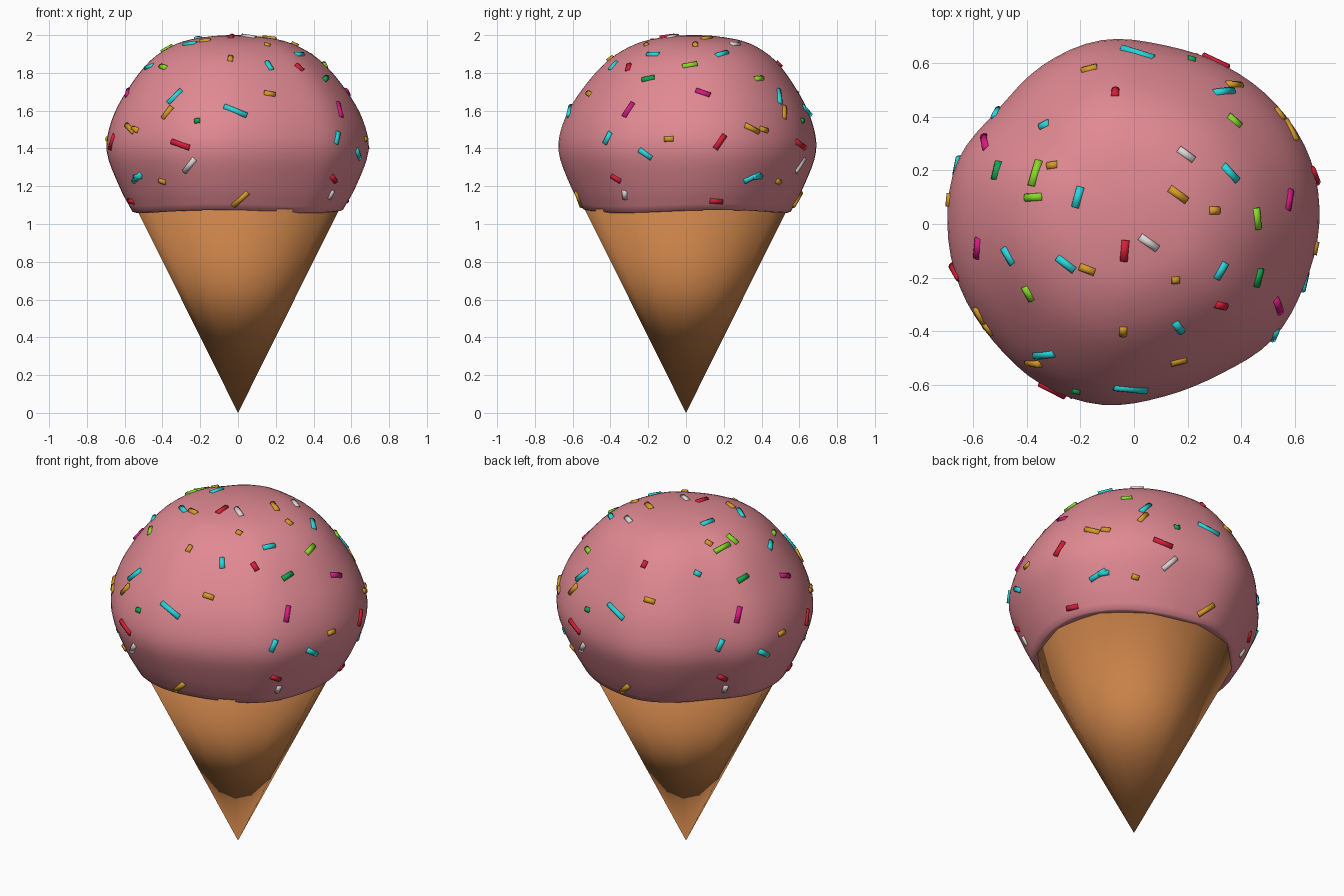
import bpy, bmesh, math
from mathutils import Vector, Matrix
from mathutils.bvhtree import BVHTree

if "Cube" in bpy.data.objects:
    bpy.data.objects.remove(bpy.data.objects["Cube"])

COLOURS = {
    "pink": (0.75, 0.25, 0.29), "wafer": (0.58, 0.22, 0.065),
    "cyan": (0.02, 0.68, 0.72), "gold": (0.68, 0.33, 0.02),
    "red": (0.68, 0.013, 0.038), "white": (0.72, 0.68, 0.68),
    "lime": (0.24, 0.72, 0.02), "green": (0.007, 0.38, 0.08),
    "magenta": (0.68, 0.01, 0.22),
}
MATS = {}
for name, c in COLOURS.items():
    MATS[name] = bpy.data.materials.new(name)
    MATS[name].diffuse_color = (*c, 1)


def add_object(name, bm, colours):
    bmesh.ops.recalc_face_normals(bm, faces=bm.faces)
    for f in bm.faces:
        f.smooth = True
    mesh = bpy.data.meshes.new(name)
    bm.to_mesh(mesh)
    for c in colours:
        mesh.materials.append(MATS[c])
    obj = bpy.data.objects.new(name, mesh)
    bpy.context.collection.objects.link(obj)
    return obj


def catmull(a, b, c, d, t):
    return 0.5 * (2 * b + (c - a) * t + (2 * a - 5 * b + 4 * c - d) * t * t
                  + (3 * b - a - 3 * c + d) * t ** 3)


# Cone: twelve smooth sides, tip on the floor, capped under the scoop
bm = bmesh.new()
bmesh.ops.create_cone(bm, cap_ends=True, segments=12, radius1=0, radius2=0.537,
                      depth=1.08, matrix=Matrix.Translation((0, 0, 0.54))
                      @ Matrix.Rotation(math.radians(90), 4, 'Z'))
bmesh.ops.remove_doubles(bm, verts=bm.verts, dist=0.0005)
add_object("cone", bm, ["wafer"])

# Scoop: dome profile (radius fraction, height) with an uneven outline
PROFILE = [(0.805, 1.07), (0.905, 1.2), (1.0, 1.385), (0.96, 1.55), (0.835, 1.71),
           (0.65, 1.865), (0.44, 1.955), (0.22, 1.99), (0.0, 2.0)]
OUTLINE = [.69, .70, .692, .68, .675, .695, .682, .662, .697,
           .695, .69, .682, .69, .684, .652, .645, .672, .674]
SEG, SUB = 72, 4
pts = [Vector(p) for p in PROFILE]
ext = [2 * pts[0] - pts[1]] + pts + [Vector((-0.22, 1.99))]
curve = [catmull(*ext[i:i + 4], k / SUB) for i in range(len(pts) - 1) for k in range(SUB)]
curve = [Vector((0.7, 1.078)), Vector((0.785, 1.066))] + curve


def outline(j):
    u = j / SEG * len(OUTLINE)
    i = int(u)
    return catmull(*[OUTLINE[(i + k) % len(OUTLINE)] for k in (-1, 0, 1, 2)], u - i)


bm = bmesh.new()
rings = []
for f, z in curve:
    lift = max(0, (z - 1.39) / 0.6) ** 2
    low = max(0, 1 - (z - 1.06) / 0.15)
    ring = []
    for j in range(SEG):
        a = 2 * math.pi * j / SEG
        r = f * outline(j)
        ring.append(bm.verts.new((r * math.cos(a) - 0.02 * lift, r * math.sin(a) + 0.04 * lift,
                                  z + 0.008 * low * math.sin(3 * a + 0.6))))
    rings.append(ring)
for lo, hi in zip(rings, rings[1:]):
    for j in range(SEG):
        k = (j + 1) % SEG
        bm.faces.new((lo[j], lo[k], hi[k], hi[j]))
pole = bm.verts.new((-0.02, 0.04, 2.0))
for j in range(SEG):
    bm.faces.new((rings[-1][j], rings[-1][(j + 1) % SEG], pole))
add_object("scoop", bm, ["pink"])
tree = BVHTree.FromBMesh(bm)

# Sprinkles: (colour, across, up, angle, length) as placed on each side
FRONT = [("cyan", -.335, 1.675, 50, .1), ("cyan", -.013, 1.6, -25, .13),
         ("gold", -.375, 1.59, 50, .08), ("gold", .167, 1.69, 0, .06),
         ("green", -.215, 1.547, 0, .03), ("red", -.305, 1.42, -15, .11),
         ("white", -.257, 1.31, 50, .1), ("gold", .013, 1.13, 50, .11),
         ("gold", -.543, 1.5, -20, .05), ("cyan", -.53, 1.25, 20, .06),
         ("gold", -.4, 1.225, 0, .04)]
RIGHT = [("green", -.2, 1.77, 0, .07), ("magenta", .09, 1.695, -25, .08),
         ("magenta", -.305, 1.605, 65, .09), ("gold", -.09, 1.45, 0, .05),
         ("gold", .35, 1.505, -15, .09), ("cyan", -.215, 1.37, -30, .08),
         ("red", .18, 1.435, 55, .09), ("cyan", .35, 1.245, 10, .1),
         ("red", .16, 1.12, -15, .07), ("cyan", -.415, 1.455, 55, .07),
         ("red", -.37, 1.24, -15, .06), ("white", -.325, 1.155, 80, .05)]
TOP = [("red", -.07, .49, 90, .04), ("cyan", -.335, .37, 0, .04),
       ("lime", .375, .385, -35, .06), ("lime", -.37, .19, 80, .1),
       ("lime", -.375, .1, 0, .07), ("gold", -.305, .22, 0, .04),
       ("cyan", -.21, .1, 75, .08), ("white", .195, .26, -35, .07),
       ("cyan", .36, .19, -40, .08), ("gold", .165, .11, -35, .08),
       ("gold", .3, .05, 0, .04), ("lime", .46, .02, -75, .08),
       ("red", -.035, -.1, 85, .08), ("white", .055, -.07, -35, .08),
       ("cyan", -.255, -.15, -35, .08), ("gold", -.175, -.17, -20, .06),
       ("cyan", .325, -.175, 60, .07), ("cyan", -.47, -.12, -50, .07),
       ("lime", -.395, -.26, -70, .06), ("gold", .155, -.21, 0, .03),
       ("red", .325, -.305, -30, .05), ("cyan", .165, -.385, -60, .06),
       ("gold", -.04, -.4, 90, .04)]

X, Y, Z = Vector((1, 0, 0)), Vector((0, 1, 0)), Vector((0, 0, 1))
names = list(COLOURS)[2:]
sprinkles = bmesh.new()
for right, up, spots in ((X, Z, FRONT), (-X, Z, FRONT), (Y, Z, RIGHT), (-Y, Z, RIGHT), (X, Y, TOP)):
    toward = right.cross(up)
    for colour, u, v, angle, length in spots:
        hit, normal, _, _ = tree.ray_cast(right * u + up * v + toward * 4, -toward)
        if hit is None:
            continue
        if normal.dot(toward) < 0:
            normal = -normal
        a = math.radians(angle)
        along = right * math.cos(a) + up * math.sin(a)
        along = (along - normal * along.dot(normal)).normalized()
        side = normal.cross(along)
        m = Matrix((side, normal, along)).transposed().to_4x4()
        m.translation = hit - normal * 0.004
        made = bmesh.ops.create_cone(sprinkles, cap_ends=True, segments=8, radius1=0.016,
                                     radius2=0.016, depth=length, matrix=m)
        for f in {f for vert in made["verts"] for f in vert.link_faces}:
            f.material_index = names.index(colour)
add_object("sprinkles", sprinkles, names)

for m in bpy.data.materials:
    if m.users and not m.is_grease_pencil:
        m.use_nodes = True
        m.node_tree.nodes["Principled BSDF"].inputs["Base Color"].default_value = m.diffuse_color
